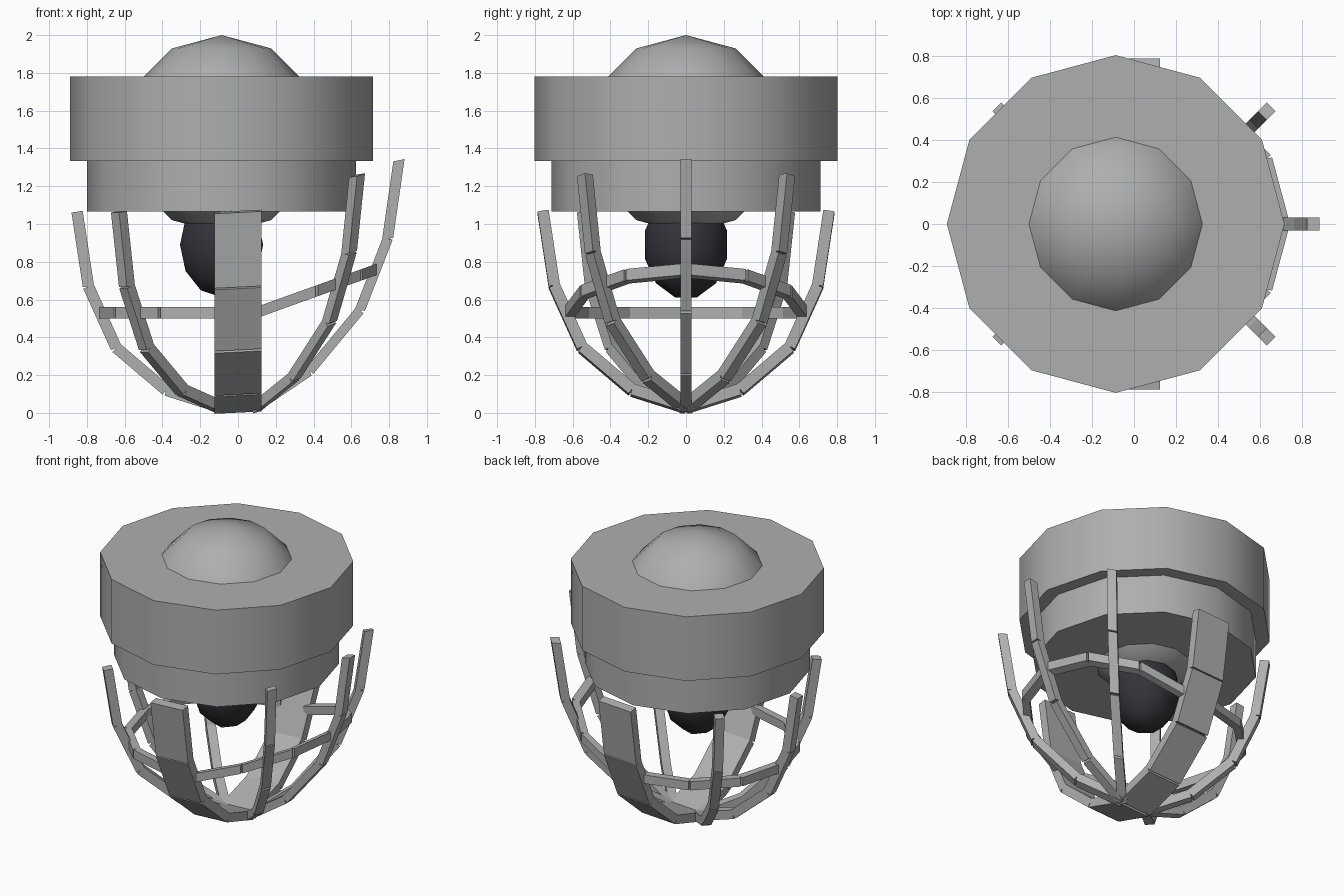
import bpy
import bmesh
from math import radians, cos, sin, pi
from mathutils import Vector, Matrix

if "Cube" in bpy.data.objects:
    bpy.data.objects.remove(bpy.data.objects["Cube"], do_unlink=True)


def material(name, color):
    mat = bpy.data.materials.new(name)
    mat.use_nodes = True
    mat.diffuse_color = (*color, 1)
    mat.node_tree.nodes["Principled BSDF"].inputs["Base Color"].default_value = (*color, 1)
    return mat


GREY = material("metal grey", (0.42, 0.43, 0.43))
DARK = material("dark bulb", (0.035, 0.033, 0.042))
HUB = -0.087      # x of the drum axis
SEAM = 0.095      # x offset of each cage half
SHEAR = 0.36      # upward slant of the left cage half


def finish(name, bm, mat, smooth=False):
    mesh = bpy.data.meshes.new(name)
    bmesh.ops.recalc_face_normals(bm, faces=bm.faces)
    bm.to_mesh(mesh)
    bm.free()
    mesh.materials.append(mat)
    obj = bpy.data.objects.new(name, mesh)
    bpy.context.collection.objects.link(obj)
    if smooth:
        bpy.ops.object.select_all(action="DESELECT")
        obj.select_set(True)
        bpy.context.view_layer.objects.active = obj
        bpy.ops.object.shade_smooth_by_angle(angle=radians(35))
    return obj


def drum(name, radius, z0, z1):
    bm = bmesh.new()
    bmesh.ops.create_cone(bm, cap_ends=True, segments=12, radius1=radius, radius2=radius,
                          depth=z1 - z0, matrix=Matrix.Translation((HUB, 0, (z0 + z1) / 2)))
    finish(name, bm, GREY, True)


def ball(name, center, size, mat, turn=None):
    bm = bmesh.new()
    bmesh.ops.create_uvsphere(bm, u_segments=12, v_segments=6, radius=1)
    if turn:
        bmesh.ops.transform(bm, matrix=turn, verts=bm.verts)
    bmesh.ops.scale(bm, vec=size, verts=bm.verts)
    bmesh.ops.translate(bm, vec=center, verts=bm.verts)
    finish(name, bm, mat, True)


def bars(name, points, across, width, thick, origin_x=0, shear=0):
    """Straight box segments along a path; across is fixed or taken from up."""
    bm = bmesh.new()
    for a, b in zip(points, points[1:]):
        along = (b - a).normalized()
        side = across.normalized()
        normal = along.cross(side).normalized()
        basis = Matrix((along, side, normal)).transposed().to_4x4()
        scale = Matrix.Diagonal(((b - a).length, width, thick, 1))
        bmesh.ops.create_cube(bm, size=1, matrix=Matrix.Translation((a + b) / 2) @ basis @ scale)
    for v in bm.verts:
        v.co.z += shear * v.co.x
        v.co.x += origin_x
    finish(name, bm, GREY)


# Housing, dome and bulb
drum("upper_drum", 0.802, 1.333, 1.78)
drum("lower_drum", 0.713, 1.065, 1.333)
ball("top_dome", (HUB, 0, 1.475), (0.525, 0.525, 0.525), GREY)
ball("bulb", (HUB, 0, 0.89), (0.22, 0.225, 0.288), DARK,
     Matrix.Rotation(pi / 2, 4, "Y") @ Matrix.Rotation(radians(15), 4, "Z"))

# Curved rib profile: distance from the axis and height
PROFILE = [(0, 0.03), (0.285, 0.12), (0.55, 0.345), (0.697, 0.67), (0.757, 1.065)]


def rib(name, angle, width, origin_x, shear):
    out = Vector((cos(angle), sin(angle), 0))
    points = [out * r + Vector((0, 0, z)) for r, z in PROFILE]
    bars(name, points, Vector((-out.y, out.x, 0)), width, 0.06, origin_x, shear)


# Wide front and back straps
rib("front_strap", -pi / 2, 0.248, 0, 0.05)
rib("back_strap", pi / 2, 0.248, 0, 0.05)

# Two cage halves, the left one slanted upward
for side, label, shear in ((1, "left", SHEAR), (-1, "right", 0)):
    facing = 0 if side > 0 else pi
    for turn, place in ((-45, "first"), (0, "middle"), (45, "last")):
        rib(f"{label}_{place}_rib", facing + radians(turn), 0.06, side * SEAM, shear)
    hoop = [Vector((0.62 * cos(facing + radians(t)), 0.62 * sin(facing + radians(t)), 0.53))
            for t in range(-90, 91, 30)]
    bars(f"{label}_hoop", hoop, Vector((0, 0, 1)), 0.06, 0.05, side * SEAM, shear)
